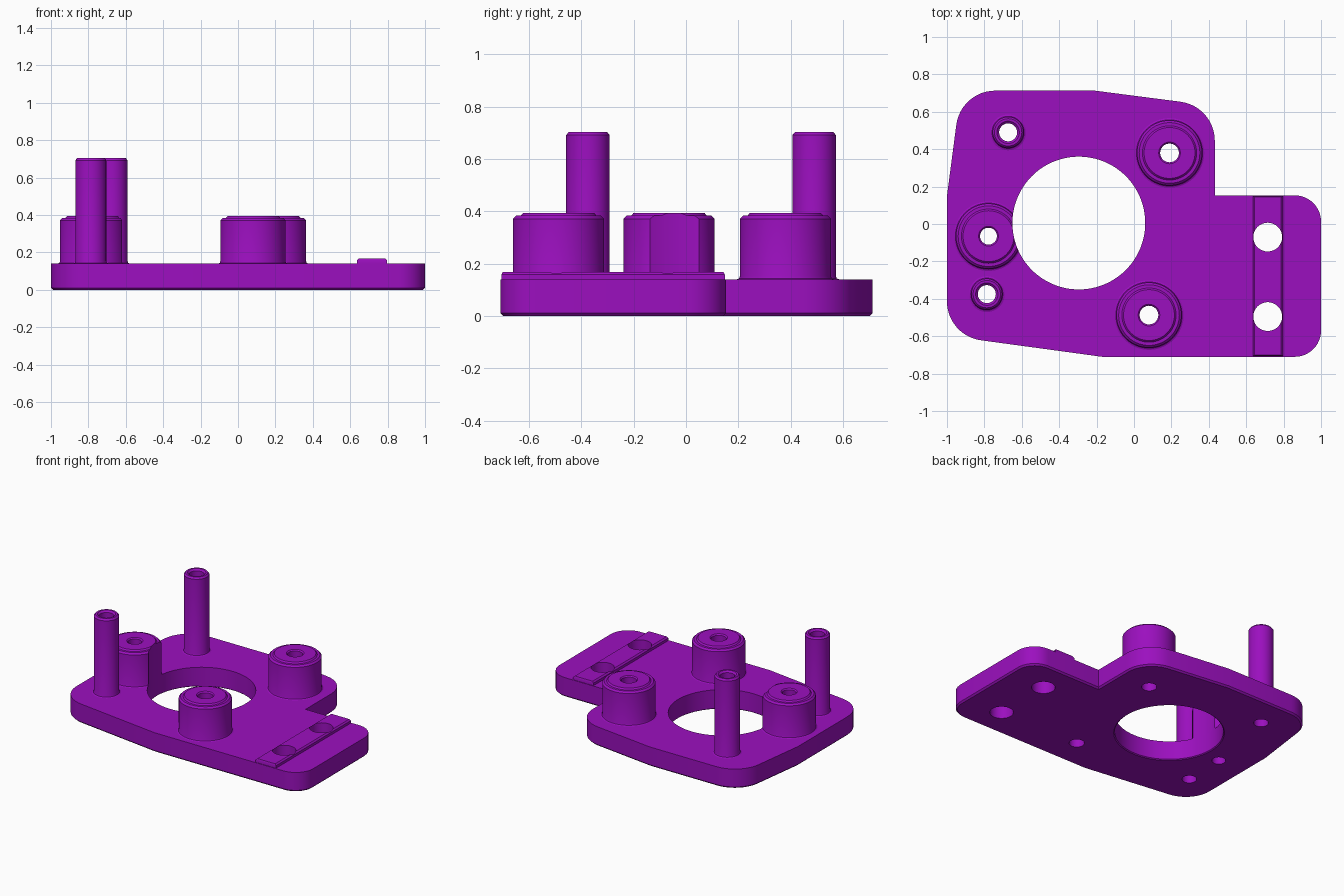
import bpy, bmesh, math
from mathutils import Vector

if "Cube" in bpy.data.objects:
    bpy.data.objects.remove(bpy.data.objects["Cube"])

purple = bpy.data.materials.new("purple")
purple.diffuse_color = (0.33, 0.005, 0.52, 1)
purple.use_nodes = True
purple.node_tree.nodes["Principled BSDF"].inputs["Base Color"].default_value = purple.diffuse_color

T = 0.14                      # plate thickness
OPENING = (-0.295, 0.005, 0.355)


def finish(bm, name):
    bmesh.ops.recalc_face_normals(bm, faces=bm.faces)
    me = bpy.data.meshes.new(name)
    bm.to_mesh(me)
    bm.free()
    me.materials.append(purple)
    ob = bpy.data.objects.new(name, me)
    bpy.context.collection.objects.link(ob)
    return ob


def lathe(bm, x, y, profile, n=64):
    """Closed (r, z) ring profile turned about a vertical axis."""
    rings = []
    for i in range(n):
        a = 2 * math.pi * i / n
        rings.append([bm.verts.new((x + r * math.cos(a), y + r * math.sin(a), z))
                      for r, z in profile])
    m = len(profile)
    for i in range(n):
        p, q = rings[i], rings[(i + 1) % n]
        for j in range(m):
            k = (j + 1) % m
            bm.faces.new((p[j], q[j], q[k], p[k]))


def plug(bm, x, y, r, n=48, chamfer=0.0):
    """Solid cutting cylinder, flared at the plate underside."""
    prof = [(r + chamfer * 3, -0.02), (r, chamfer / 2), (r, 1)]
    rings = [[bm.verts.new((x + s * math.cos(2 * math.pi * i / n),
                            y + s * math.sin(2 * math.pi * i / n), z)) for i in range(n)]
             for s, z in prof]
    for a, b in zip(rings, rings[1:]):
        for i in range(n):
            bm.faces.new((a[i], a[(i + 1) % n], b[(i + 1) % n], b[i]))
    bm.faces.new(rings[0][::-1])
    bm.faces.new(rings[-1])


def cut(ob, plugs):
    """Cut each (x, y, r, n, chamfer) hole and discard the cutter."""
    bm = bmesh.new()
    for p in plugs:
        plug(bm, *p)
    cutter = finish(bm, "cutter")
    cutter.hide_render = True
    mod = ob.modifiers.new("holes", 'BOOLEAN')
    mod.operation, mod.solver, mod.object = 'DIFFERENCE', 'EXACT', cutter
    bpy.context.view_layer.objects.active = ob
    bpy.ops.object.modifier_apply(modifier=mod.name)
    bpy.data.objects.remove(cutter)


def rounded(corners, steps=12):
    """Round each (x, y, radius) corner of an outline."""
    out = []
    for i, (x, y, r) in enumerate(corners):
        p = Vector((x, y))
        if r == 0:
            out.append(p)
            continue
        d0 = (Vector(corners[i - 1][:2]) - p).normalized()
        d1 = (Vector(corners[(i + 1) % len(corners)][:2]) - p).normalized()
        half = d0.angle(d1) / 2
        c = p + (d0 + d1).normalized() * r / math.sin(half)
        s = p + d0 * r / math.tan(half) - c
        turn = math.pi - 2 * half
        for k in range(steps + 1):
            a = turn * k / steps          # outline runs anticlockwise
            out.append(c + Vector((s.x * math.cos(a) - s.y * math.sin(a),
                                   s.x * math.sin(a) + s.y * math.cos(a))))
    return out


# Fixing positions: x, y, hole radius
bosses = [(0.19, 0.38, 0.05), (-0.778, -0.065, 0.045), (0.08, -0.487, 0.05)]
posts = [(-0.673, 0.49, 0.048), (-0.787, -0.375, 0.048)]
slots = [(0.715, -0.07, 0.077), (0.715, -0.495, 0.077)]

# Base plate with bevelled lower edge
outline = rounded([(-1, -0.597, 0.21), (-0.17, -0.71, 0), (1, -0.71, 0.14), (1, 0.153, 0.14),
                   (0.432, 0.153, 0), (0.432, 0.63, 0.21), (-0.21, 0.713, 0),
                   (-0.926, 0.713, 0.21), (-1, 0.15, 0)])
bm = bmesh.new()
base = bm.faces.new([bm.verts.new((p.x, p.y, 0)) for p in outline])
top = bmesh.ops.extrude_face_region(bm, geom=[base])
bmesh.ops.translate(bm, vec=(0, 0, T),
                    verts=[v for v in top["geom"] if isinstance(v, bmesh.types.BMVert)])
bmesh.ops.recalc_face_normals(bm, faces=bm.faces)
low = [e for e in bm.edges if all(v.co.z < 0.001 for v in e.verts)]
bmesh.ops.bevel(bm, geom=low, offset=0.011, segments=1, affect='EDGES')
plate = finish(bm, "base_plate")
cut(plate, [(*OPENING, 128, 0.011)] + [(x, y, r, 48, 0) for x, y, r in bosses + posts + slots])

# Raised locating strip
bm = bmesh.new()
x0, x1, y0, y1, z1, c = 0.635, 0.797, -0.706, 0.149, 0.168, 0.01
levels = [(0, T), (0, z1 - c), (c, z1)]
loops = [[bm.verts.new(v) for v in ((x0 + d, y0 + d / 2, z), (x1 - d, y0 + d / 2, z),
                                    (x1 - d, y1 - d / 2, z), (x0 + d, y1 - d / 2, z))]
         for d, z in levels]
for a, b in zip(loops, loops[1:]):
    for i in range(4):
        bm.faces.new((a[i], a[(i + 1) % 4], b[(i + 1) % 4], b[i]))
bm.faces.new(loops[0][::-1])
bm.faces.new(loops[-1])
strip = finish(bm, "locating_strip")
cut(strip, [(*s, 48, 0) for s in slots])

parts = [plate, strip]

# Wide bosses with a stepped top and flared foot
for i, (x, y, h) in enumerate(bosses):
    bm = bmesh.new()
    lathe(bm, x, y, [(h, T), (0.186, T), (0.177, T + 0.004), (0.174, T + 0.013), (0.174, 0.372),
                     (0.162, 0.384), (0.145, 0.384), (0.136, 0.394), (h + 0.008, 0.394),
                     (h, 0.386)])
    ob = finish(bm, f"boss_{i + 1}")
    if i == 1:
        cut(ob, [(*OPENING, 128, 0)])
    parts.append(ob)

# Tall hollow posts
for i, (x, y, h) in enumerate(posts):
    bm = bmesh.new()
    lathe(bm, x, y, [(h, T), (0.096, T), (0.086, T + 0.004), (0.083, T + 0.013), (0.083, 0.692),
                     (0.073, 0.704), (h + 0.012, 0.704), (h, 0.692)], 48)
    parts.append(finish(bm, f"post_{i + 1}"))

for ob in bpy.context.view_layer.objects:
    ob.select_set(ob in parts)
bpy.context.view_layer.objects.active = plate
bpy.ops.object.shade_smooth_by_angle(angle=math.radians(30))
